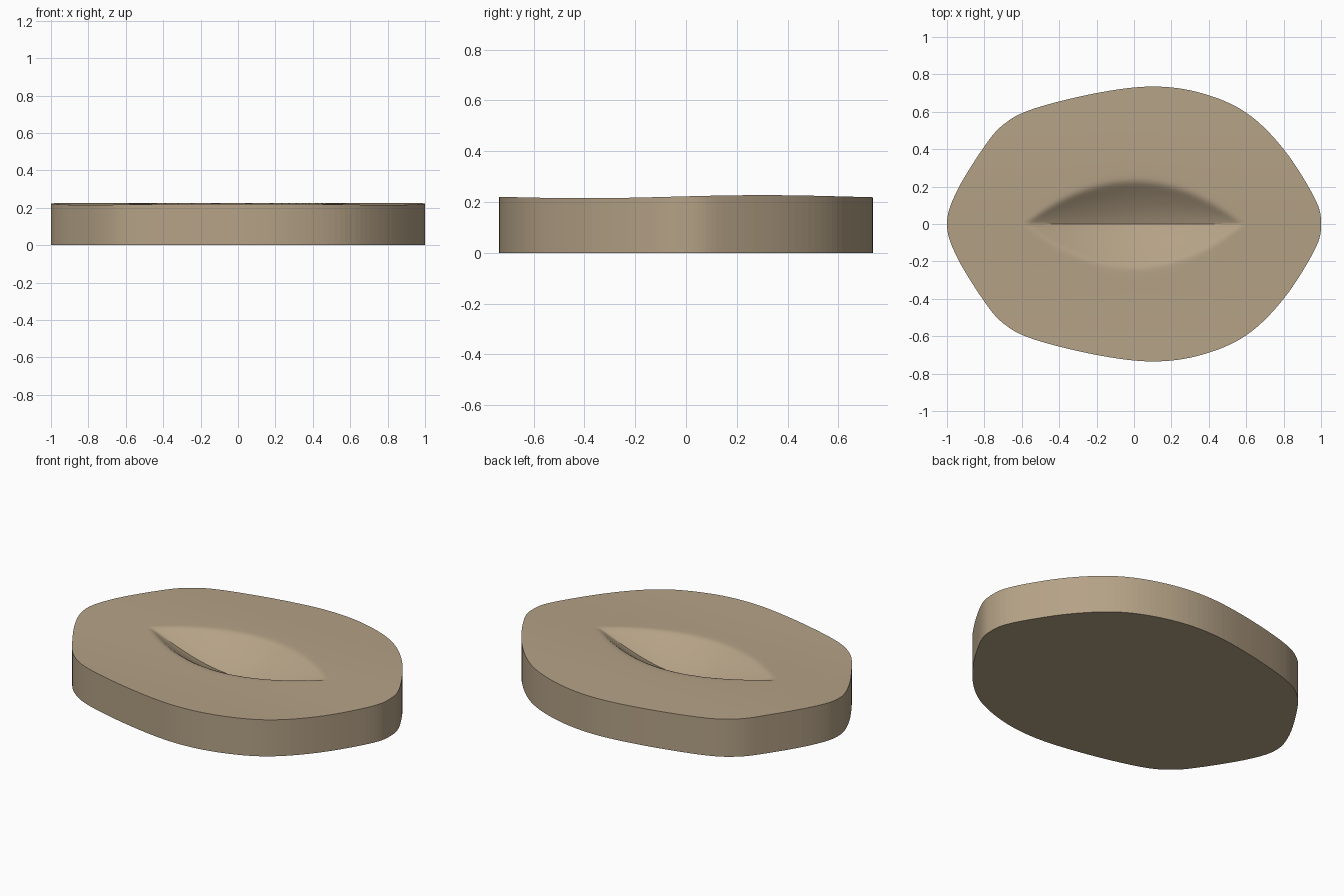
import bpy, bmesh, math

if "Cube" in bpy.data.objects:
    bpy.data.objects.remove(bpy.data.objects["Cube"])

# upper half of the mirrored outline, from +x round to -x
HALF = [(1, 0), (0.965, 0.14), (0.8, 0.4), (0.6, 0.595), (0.36, 0.7), (0.1, 0.735),
        (-0.2, 0.7), (-0.54, 0.615), (-0.7, 0.53), (-0.81, 0.4), (-0.95, 0.17), (-1, 0)]
LOOP = HALF + [(x, -y) for x, y in HALF[-2:0:-1]]
STEPS, RINGS = 8, 48


def outline():
    """Closed Catmull-Rom curve through the outline points."""
    pts, n = [], len(LOOP)
    for i in range(n):
        a, b, c, d = (LOOP[(i + k) % n] for k in (-1, 0, 1, 2))
        for s in range(STEPS):
            t = s / STEPS
            pts.append(tuple(0.5 * (2 * b[k] + (c[k] - a[k]) * t
                       + (2 * a[k] - 5 * b[k] + 4 * c[k] - d[k]) * t * t
                       + (3 * b[k] - a[k] - 3 * c[k] + d[k]) * t ** 3) for k in (0, 1)))
    return pts


def top_height(x, y):
    """Slightly wavy top with a lens-shaped valley creased along y = 0."""
    z = 0.221 + 0.006 * math.cos(4.5 * (y - 0.3))
    lens = max(0.0, 1 - (x / 0.58) ** 2)
    if lens > 0:
        t = abs(y) / (0.225 * lens)
        u = 0.6 * (1 - t) + 0.4 * (1 - t * t)
        u = 0.5 * (u + math.sqrt(u * u + 0.01)) if t < 4 else 0   # softened lip
        z -= 0.14 * lens ** 1.2 * u
    return z


bm = bmesh.new()
pts = outline()
n = len(pts)

# top surface: scaled copies of the outline around a centre point
centre = bm.verts.new((0, 0, top_height(0, 0)))
rings = []
for r in range(1, RINGS + 1):
    s = r / RINGS
    rings.append([bm.verts.new((x * s, y * s, top_height(x * s, y * s))) for x, y in pts])
base = [bm.verts.new((x, y, 0)) for x, y in pts]
for i in range(n):
    j = (i + 1) % n
    bm.faces.new((centre, rings[0][i], rings[0][j])).smooth = True
    for a, b in zip(rings, rings[1:]):
        bm.faces.new((a[i], b[i], b[j], a[j])).smooth = True
    # vertical wall
    bm.faces.new((rings[-1][i], base[i], base[j], rings[-1][j]))
bm.faces.new(base[::-1])

# keep rim and base edges hard
for e in bm.edges:
    if len(e.link_faces) == 2 and e.calc_face_angle() > math.radians(30):
        e.smooth = False
# crease along the valley floor
for e in bm.edges:
    if all(abs(v.co.y) < 1e-6 and abs(v.co.x) < 0.5 and v.co.z > 0.01 for v in e.verts):
        e.smooth = False

mesh = bpy.data.meshes.new("slotted_slab")
bm.to_mesh(mesh)
bm.free()
slab = bpy.data.objects.new("slotted_slab", mesh)
bpy.context.collection.objects.link(slab)

mat = bpy.data.materials.new("tan")
mat.diffuse_color = (0.46, 0.36, 0.24, 1)
mat.use_nodes = True
mat.node_tree.nodes["Principled BSDF"].inputs["Base Color"].default_value = mat.diffuse_color
mesh.materials.append(mat)
